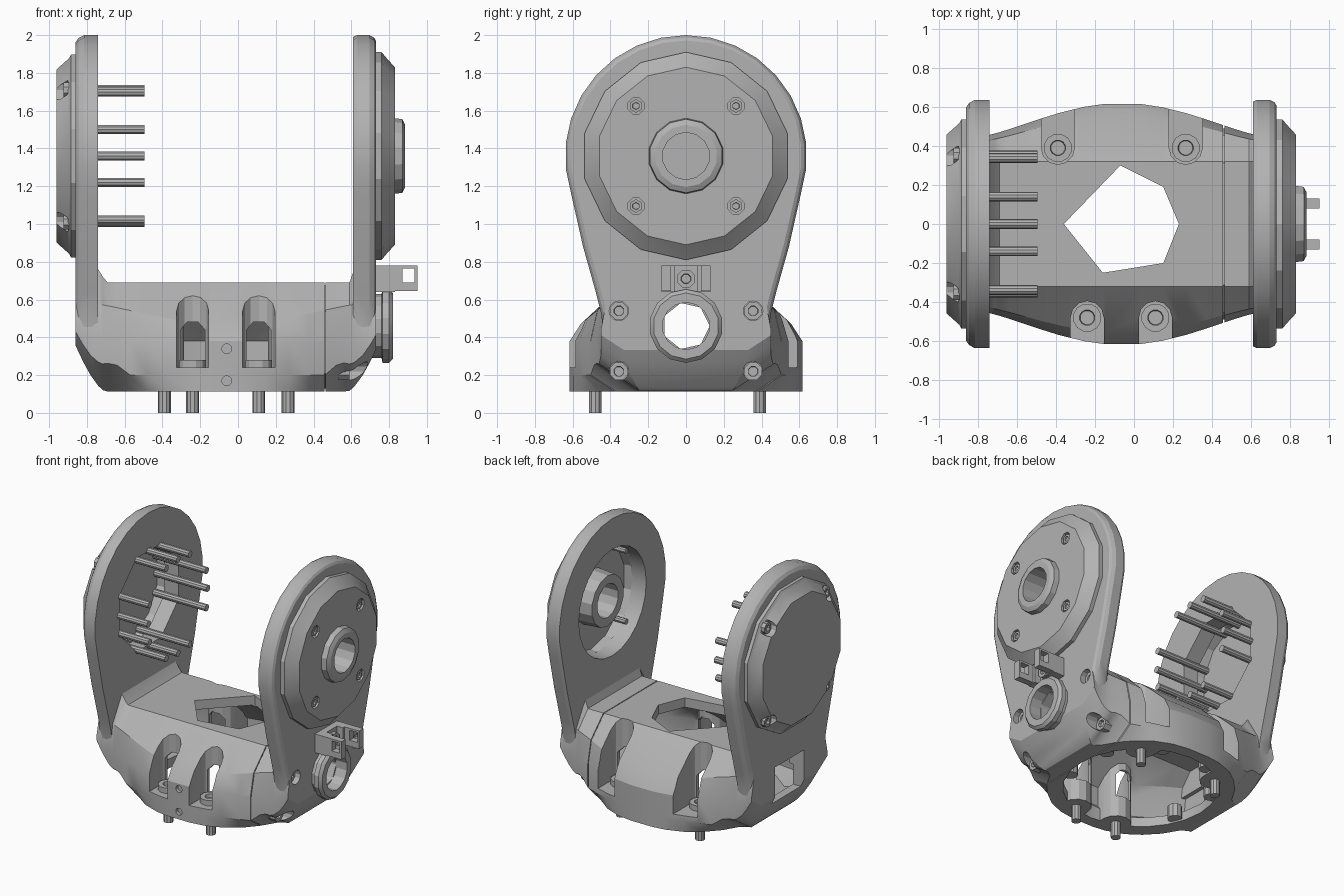
import bpy, bmesh
from math import sin, cos, pi, sqrt, radians

if "Cube" in bpy.data.objects:
    bpy.data.objects.remove(bpy.data.objects["Cube"])

grey = bpy.data.materials.new("plain grey")
grey.use_nodes = True
COL = (0.45, 0.45, 0.45, 1)
grey.diffuse_color = COL
grey.node_tree.nodes["Principled BSDF"].inputs["Base Color"].default_value = COL

HUB = 1.36      # height of the pivot axis
MID = -0.06     # x centre of the base disc


def place(axis, t, u, v):
    return {"x": (t, u, v), "y": (u, t, v), "z": (u, v, t)}[axis]


def make(name, rings, closed=False):
    """Skin a list of point rings; cap the ends unless the loop closes."""
    bm = bmesh.new()
    vs = [[bm.verts.new(p) for p in r] for r in rings]
    n = len(vs[0])
    pairs = list(zip(vs, vs[1:])) + ([(vs[-1], vs[0])] if closed else [])
    for a, b in pairs:
        for i in range(n):
            j = (i + 1) % n
            bm.faces.new((a[i], a[j], b[j], b[i]))
    if not closed:
        bm.faces.new(vs[0])
        bm.faces.new(vs[-1])
    bmesh.ops.recalc_face_normals(bm, faces=bm.faces)
    me = bpy.data.meshes.new(name)
    bm.to_mesh(me)
    bm.free()
    me.materials.append(grey)
    ob = bpy.data.objects.new(name, me)
    bpy.context.collection.objects.link(ob)
    return ob


def prism(name, axis, pts, a, b):
    return make(name, [[place(axis, t, u, v) for u, v in pts] for t in (a, b)])


def circle(r, n, cu=0, cv=0, turn=0):
    return [(cu + r * cos(2 * pi * i / n + turn), cv + r * sin(2 * pi * i / n + turn)) for i in range(n)]


def rod(name, axis, u, v, r, a, b, n=12, turn=0):
    return prism(name, axis, circle(r, n, u, v, turn), a, b)


def rect(u0, u1, v0, v1):
    return [(u0, v0), (u1, v0), (u1, v1), (u0, v1)]


def lathe(name, axis, u, v, prof, n, closed=False):
    return make(name, [[place(axis, t, a, b) for a, b in circle(r, n, u, v, pi / n)] for t, r in prof], closed)


def screw(name, axis, u, v, r, a, b, n=8):
    dip = a + (b - a) * 0.5
    return lathe(name, axis, u, v, [(a, r), (b, r), (b, r * 0.55), (dip, r * 0.5)], n)


def cut(targets, cutters):
    for ob in targets:
        for c in cutters:
            m = ob.modifiers.new("cut", "BOOLEAN")
            m.object, m.solver = c, "EXACT"
        dg = bpy.context.evaluated_depsgraph_get()
        me = bpy.data.meshes.new_from_object(ob.evaluated_get(dg))
        ob.modifiers.clear()
        ob.data = me
    for c in cutters:
        bpy.data.objects.remove(c)


def section(x, d):
    """Cross-section of the bulged base at x, inset by d."""
    w = 0.45 + 0.17 * cos(pi / 2 * min(1, abs(x - MID) / 0.72)) ** 1.3
    zk = 0.58 - 0.65 * (w - 0.45) - d * 0.7
    w -= d
    end = max(0, abs(x - MID) - 0.64)
    zb = 0.113 + d + 3.8 * end ** 1.5
    bw = min(w, max(0.24 + 0.6 * end, sqrt(max(0, 0.41 - (x - MID) ** 2)))) - d * 0.5
    z2 = max(zb + 0.05, 0.2, zb + (w - bw) * 0.65)
    zt = 0.69 - d if d or -0.7 < x < 0.6 else 0.69 + 0.07 * min(1, end / 0.035)
    t = 0.32 - d * 0.5
    half = [(bw, zb), (w, z2), (w, max(z2 + 0.03, 0.38)), (t + (w - t) * 0.8, zk), (t, zt)]
    return [(x, y, z) for y, z in half] + [(x, -y, z) for y, z in reversed(half)]


def u_slot(name, x, y, r, z0, z1):
    """Upright slot with a round inner end, open towards the outside."""
    s = 1 if y > 0 else -1
    pts = [(x + r * cos(a * pi / 6), y - s * r * sin(a * pi / 6)) for a in range(7)]
    return prism(name, "z", pts + [(x - r, s * 0.9), (x + r, s * 0.9)], z0, z1)


# Base shell: hollow that leaves walled pockets around the four feet
feet = [(-0.24, -0.48), (0.11, -0.48), (-0.39, 0.39), (0.265, 0.39)]
base = make("base_shell", [section(x, 0) for x in (
    -0.86, -0.82, -0.78, -0.74, -0.715, -0.69, -0.64, -0.57, -0.48, -0.38, -0.25, -0.15, 0.03,
    0.15, 0.27, 0.38, 0.46, 0.52, 0.56, 0.59, 0.615, 0.66, 0.70, 0.73)])
hollow = make("hollow", [section(x, 0.07) for x in (-0.77, -0.6, -0.4, -0.2, 0.08, 0.28, 0.45, 0.64)])
mouth = rod("mouth", "z", MID, 0, 0.53, 0, 0.25, 24)
cut([hollow, mouth], [u_slot("pillar", x, y, 0.105, -0.1, 1) for x, y in feet])
hole_pts = [(-0.07, 0.3), (0.15, 0.19), (0.23, 0), (0.15, -0.2), (-0.16, -0.25), (-0.36, 0)]
seam = make("seam", [[(x, y, z) for _, y, z in section(0.46, d)]
                     for x, d in ((0.457, -0.03), (0.463, -0.03), (0.463, 0.015), (0.457, 0.015))], True)
cutters = [hollow, mouth, seam, prism("top_hole", "z", hole_pts, 0.5, 0.9)]
for x, y in feet:
    s = 1 if y > 0 else -1
    cutters.append(u_slot("pocket", x, y, 0.085, 0.24, 1))
    arch = [(x - 0.065, 0.27), (x + 0.065, 0.27), (x + 0.065, 0.44), (x + 0.03, 0.48),
            (x - 0.03, 0.48), (x - 0.065, 0.44)]
    cutters.append(prism("pocket_window", "y", arch, y, y - s * 0.13))
for z in (0.17, 0.34):
    cutters.append(rod("pin_hole", "y", MID, z, 0.026, -0.7, -0.59))
cut([base], cutters)

# Two upright arms with rounded outer rims
half = [(0.64 * cos(radians(a)), HUB + 0.64 * sin(radians(a))) for a in range(-18, 90, 12)]
half = [(0.44, 0.45), (0.45, 0.53), (0.475, 0.63), (0.545, 0.88)] + half
outline = half + [(0, HUB + 0.64)] + [(-y, z) for y, z in reversed(half)]


def arm(name, steps):
    return make(name, [[(x, y * k, HUB + (z - HUB) * k) for y, z in outline] for x, k in steps])


left_arm = arm("left_arm", [(0.61, 0.985), (0.63, 1), (0.695, 1), (0.72, 0.98), (0.73, 0.955)])
right_arm = arm("right_arm", [(-0.74, 1), (-0.815, 1), (-0.845, 0.975), (-0.86, 0.94)])
cut([left_arm, base], [rod("cable_hole", "x", 0, 0.46, 0.125, 0.5, 0.9, 7)] +
    [rod("screw_bore", "x", sy * 0.355, z, 0.052, x, 0.9)
     for sy in (-1, 1) for x, z in ((0.66, 0.54), (0.57, 0.22))])
cut([right_arm, base], [prism("side_window", "x", rect(-0.17, 0.17, 0.3, 0.58), -1, -0.6)])
cut([left_arm], [rod("hub_bore", "x", 0, HUB, 0.4, 0.5, 0.9, 24)])
cut([right_arm], [rod("hub_bore", "x", 0, HUB, 0.38, -1, -0.6, 8, pi / 8)])

# Left hub cover with hollow back, central boss and sunk screws
cover = lathe("left_hub_cover", "x", 0, HUB,
              [(0.70, 0.55), (0.76, 0.55), (0.785, 0.52), (0.83, 0.47), (0.83, 0.2), (0.87, 0.195),
               (0.885, 0.165), (0.885, 0.125), (0.65, 0.125), (0.65, 0.19), (0.79, 0.2), (0.79, 0.4),
               (0.70, 0.41)], 14, True)
corners = [(sy, sz) for sy in (-1, 1) for sz in (-1, 1)]
spots = [(sy * 0.265, HUB + sz * 0.265) for sy, sz in corners]
cut([cover], [rod("screw_well", "x", y, z, 0.046, 0.805, 0.9, 8, pi / 8) for y, z in spots])
for y, z in spots:
    screw("cover_screw", "x", y, z, 0.036, 0.8, 0.822, 6)
    rod("cover_screw_tip", "x", y, z, 0.02, 0.68, 0.8, 8)

# Right hub cap, hollow inside, with notched rim
cap = lathe("right_hub_cap", "x", 0, HUB,
            [(-0.93, 0.38), (-0.84, 0.4), (-0.84, 0.555), (-0.885, 0.555), (-0.895, 0.535), (-0.96, 0.475)], 12)
notches = [(sy * 0.35, HUB + sz * 0.35) for sy, sz in corners]
cut([cap], [rod("notch", "x", y, z, 0.055, -1, -0.9) for y, z in notches])
for y, z in notches:
    screw("cap_screw", "x", y, z, 0.042, -0.89, -0.925)

# Ring of rods inside the right arm
for i in range(4):
    c, s = cos(i * pi / 2), sin(i * pi / 2)
    for k, r in ((-0.14, 0.338), (0, 0.352), (0.14, 0.338)):
        rod("hub_rod", "x", r * c - k * s, HUB + r * s + k * c, 0.025, -0.935, -0.495, 10)

# Cable collar on the left arm
lathe("cable_collar", "x", 0, 0.46, [(0.6, 0.17), (0.76, 0.17), (0.765, 0.195), (0.8, 0.195), (0.82, 0.175),
                                     (0.82, 0.125), (0.6, 0.125)], 14, True)

# Left arm fixing screws, sunk in their bores
for sy in (-1, 1):
    screw("upper_arm_screw", "x", sy * 0.355, 0.54, 0.05, 0.62, 0.69)
    screw("lower_arm_screw", "x", sy * 0.355, 0.22, 0.05, 0.53, 0.59)

# Cable connector
prism("connector_base", "x", rect(-0.06, 0.06, 0.64, 0.78), 0.72, 0.78)
screw("connector_screw", "x", 0, 0.71, 0.05, 0.77, 0.81)
for s in (-1, 1):
    prism("connector_block", "x", rect(s * 0.06, s * 0.13, 0.64, 0.78), 0.7, 0.83)
    prong = prism("connector_prong", "y", rect(0.82, 0.95, 0.645, 0.78), s * 0.08, s * 0.13)
    cut([prong], [prism("slot", "y", rect(0.87, 0.935, 0.69, 0.765), -0.3, 0.3)])

# Hex screws, pins and rim bosses at the feet
for x, y in feet:
    screw("foot_screw", "z", x, y, 0.073, 0.23, 0.28, 12)
    rod("foot_pin", "z", x, y, 0.034, 0, 0.13, 10)
for i in range(8):
    t = i * pi / 4 + pi / 8
    rod("rim_boss", "z", MID + 0.5 * cos(t), 0.5 * sin(t), 0.05, 0.125, 0.22, 10)

# Smooth shading with sharp edges kept
bpy.ops.object.select_all(action="DESELECT")
for ob in bpy.context.collection.objects:
    if ob.type == "MESH" and grey.name in ob.data.materials:
        ob.select_set(True)
        bpy.context.view_layer.objects.active = ob
bpy.ops.object.shade_smooth_by_angle(angle=radians(25))
